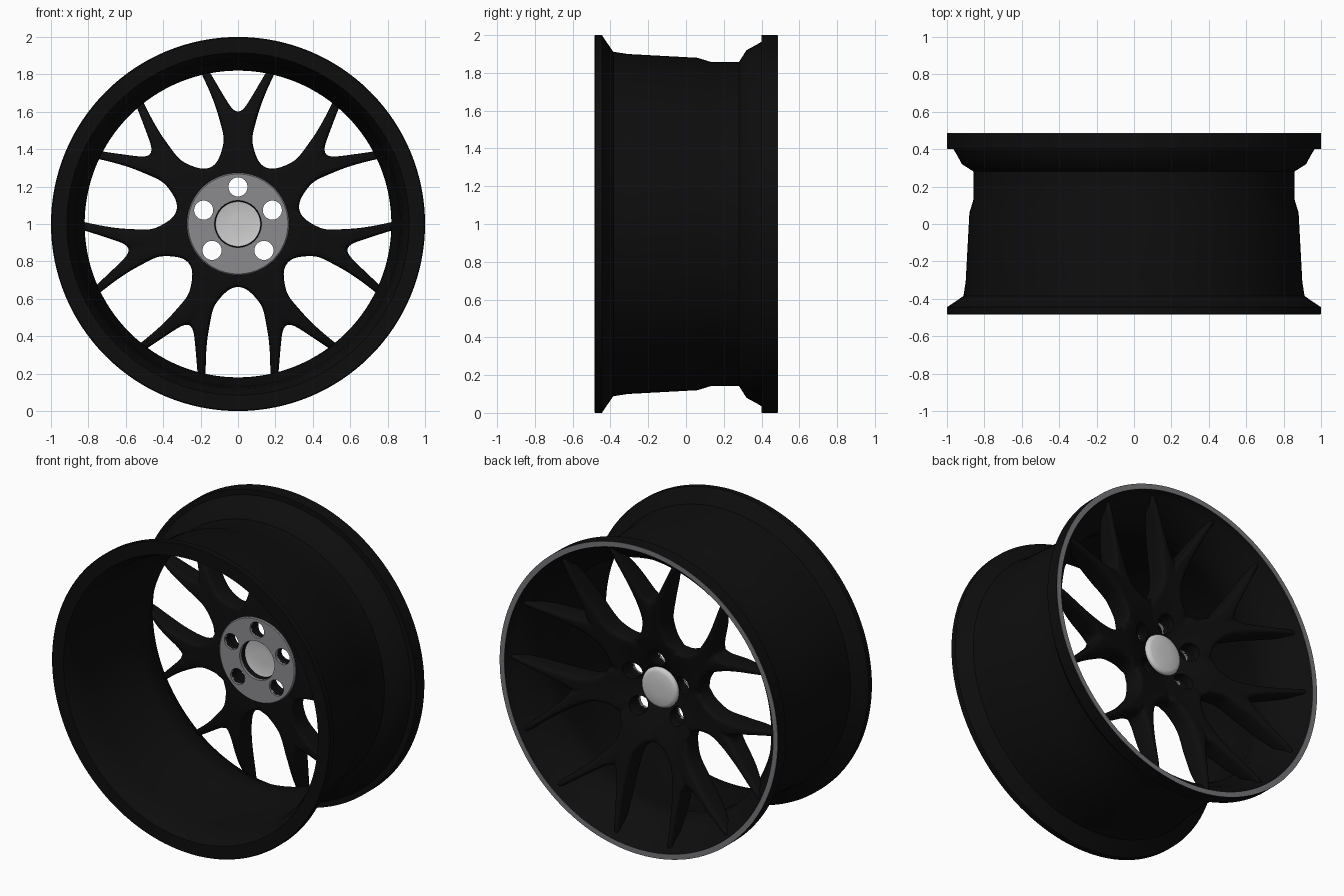
import bpy, bmesh, math

if "Cube" in bpy.data.objects:
    bpy.data.objects.remove(bpy.data.objects["Cube"])

PI = math.pi
N = 7          # Y-shaped spokes
CZ = 1.0       # axle height


def material(name, v):
    m = bpy.data.materials.new(name)
    m.diffuse_color = (v, v, v * 1.06, 1)
    m.use_nodes = True
    m.node_tree.nodes["Principled BSDF"].inputs["Base Color"].default_value = m.diffuse_color
    return m


black = material("black_paint", 0.004)
steel = material("machined_grey", 0.26)
lip_grey = material("lip_grey", 0.18)


def finish(name, bm, mat=None, angle=35):
    bmesh.ops.remove_doubles(bm, verts=bm.verts, dist=1e-4)
    bmesh.ops.recalc_face_normals(bm, faces=bm.faces)
    me = bpy.data.meshes.new(name)
    bm.to_mesh(me)
    bm.free()
    ob = bpy.data.objects.new(name, me)
    bpy.context.collection.objects.link(ob)
    if mat:
        me.materials.append(mat)
    smooth(ob, angle)
    return ob


def smooth(ob, angle=35):
    bpy.ops.object.select_all(action='DESELECT')
    ob.select_set(True)
    bpy.context.view_layer.objects.active = ob
    bpy.ops.object.shade_smooth_by_angle(angle=math.radians(angle))


def lathe(name, prof, mat=None, seg=128, closed=True, cx=0, cz=CZ, angle=35):
    """Revolve (radius, y) points around an axis parallel to y."""
    bm = bmesh.new()
    rings = [[bm.verts.new((cx + r * math.cos(2 * PI * k / seg), y,
                            cz + r * math.sin(2 * PI * k / seg)))
              for k in range(seg)] for r, y in prof]
    for i in range(len(rings) if closed else len(rings) - 1):
        a, b = rings[i], rings[(i + 1) % len(rings)]
        for k in range(seg):
            j = (k + 1) % seg
            bm.faces.new((a[k], a[j], b[j], b[k]))
    if not closed:
        bm.faces.new(rings[0])
        bm.faces.new(rings[-1])
    return finish(name, bm, mat, angle)


def interp(r, table):
    for (r0, y0), (r1, y1) in zip(table, table[1:]):
        if r <= r1:
            t = max(0, (r - r0) / (r1 - r0))
            return y0 + (y1 - y0) * t
    return table[-1][1]


# rim barrel: outer side front to back, then inner side back to front
lathe("rim_barrel", [
    (0.995, -0.485), (1.0, -0.48), (1.0, -0.445), (0.955, -0.415), (0.912, -0.385), (0.90, -0.31),
    (0.88, 0.06), (0.857, 0.135), (0.857, 0.28), (0.92, 0.32),
    (0.95, 0.375), (0.965, 0.40), (1.0, 0.40), (1.0, 0.484),
    (0.965, 0.484), (0.957, 0.465), (0.935, 0.44), (0.90, 0.41), (0.865, 0.35), (0.82, 0.27),
    (0.822, 0.15), (0.85, 0.06), (0.868, -0.30), (0.88, -0.39),
    (0.90, -0.45), (0.915, -0.485)], black)

# machined lip ring on the display side
lathe("lip_ring", [(0.966, 0.475), (0.999, 0.475), (0.999, 0.486), (0.966, 0.486)], lip_grey)

# spokes: half of one Y, lofted from inner line to window edge
edge = PI / N
inner = [(0, .12), (0, .27), (0, .335), (0, .36), (0, .39), (0, .43), (0, .47),
         (0, .52), (0, .595), (.03, .613), (.055, .65), (.10, .725),
         (.15, .81), (.215, .925)]
outer = [(R * math.sin(edge), R * math.cos(edge)) for R in (.12, .27, .335)]
outer += [(.121, .32), (.1, .35), (.079, .417), (.075, .46), (.083, .5),
          (.097, .55), (.108, .59), (.122, .635), (.153, .715),
          (.198, .81), (.25, .918)]
FACE = [(.12, .262), (.16, .275), (.3, .33), (.4, .35), (.6, .39), (.8, .43), (.95, .458)]
BACK = [(.12, .205), (.3, .205), (.4, .21), (.6, .24), (.8, .30), (.95, .41)]
COLS = [0, .2, .5, .8, 1]
FORK, HUB, LAST = 8, 2, len(inner) - 1

bm = bmesh.new()


def half_spoke(rot, sx):
    def vert(i, s, layer):
        (x0, z0), (x1, z1) = inner[i], outer[i]
        x, z = x0 + (x1 - x0) * s, z0 + (z1 - z0) * s
        if i <= HUB:
            want = math.hypot(x0, z0)
            k = want / math.hypot(x, z)
            x, z = x * k, z * k
        r = math.hypot(x, z)
        yf, yb = interp(r, FACE), interp(r, BACK)
        if (s == 1 and i >= HUB) or (s == 0 and i >= FORK):
            yf -= .02
            yb += .008
        y = (yf, (yf + yb) / 2, yb)[layer]
        x *= sx
        c, d = math.cos(rot), math.sin(rot)
        return bm.verts.new((x * c + z * d, y, CZ + z * c - x * d))

    def quad(*pts):
        bm.faces.new([vert(*p) for p in pts])

    for i in range(LAST):
        for a, b in zip(COLS, COLS[1:]):
            for layer in (0, 2):
                quad((i, a, layer), (i, b, layer), (i + 1, b, layer), (i + 1, a, layer))
        for s, start in ((1, HUB), (0, FORK)):
            if i >= start:
                for l in (0, 1):
                    quad((i, s, l), (i + 1, s, l), (i + 1, s, l + 1), (i, s, l + 1))
    for i in (0, LAST):
        for a, b in zip(COLS, COLS[1:]):
            for l in (0, 1):
                quad((i, a, l), (i, b, l), (i, b, l + 1), (i, a, l + 1))


for n in range(N):
    for sx in (1, -1):
        half_spoke(2 * PI * n / N, sx)
spokes = finish("spokes", bm, black, 60)
sub = spokes.modifiers.new("round", 'SUBSURF')
sub.levels = sub.render_levels = 2
bpy.ops.object.modifier_apply(modifier="round")

# mounting pad behind the hub
pad = lathe("mounting_pad", [(.125, .195), (.267, .195), (.273, .2), (.273, .215), (.125, .215)], steel, 96)

# five bolt holes through hub and pad
for deg in (90, 22, 158, -45.5, 225.5):
    a = math.radians(deg)
    cut = lathe("bolt_cutter", [(.051, .1), (.051, .25), (.057, .257), (.057, .45)], None, 32, False,
                .198 * math.cos(a), CZ + .198 * math.sin(a))
    cut.hide_render = True
    for ob in (spokes, pad):
        b = ob.modifiers.new("bolt", 'BOOLEAN')
        b.operation, b.object, b.solver = 'DIFFERENCE', cut, 'EXACT'
        bpy.context.view_layer.objects.active = ob
        bpy.ops.object.modifier_apply(modifier="bolt")
    bpy.data.objects.remove(cut)
smooth(spokes, 45)
smooth(pad)

# domed centre cap
lathe("centre_cap", [(.04, .25), (.11, .248), (.126, .243), (.13, .262), (.124, .276),
                     (.105, .283), (.05, .287), (.01, .288)], None, 64, False, angle=50)
